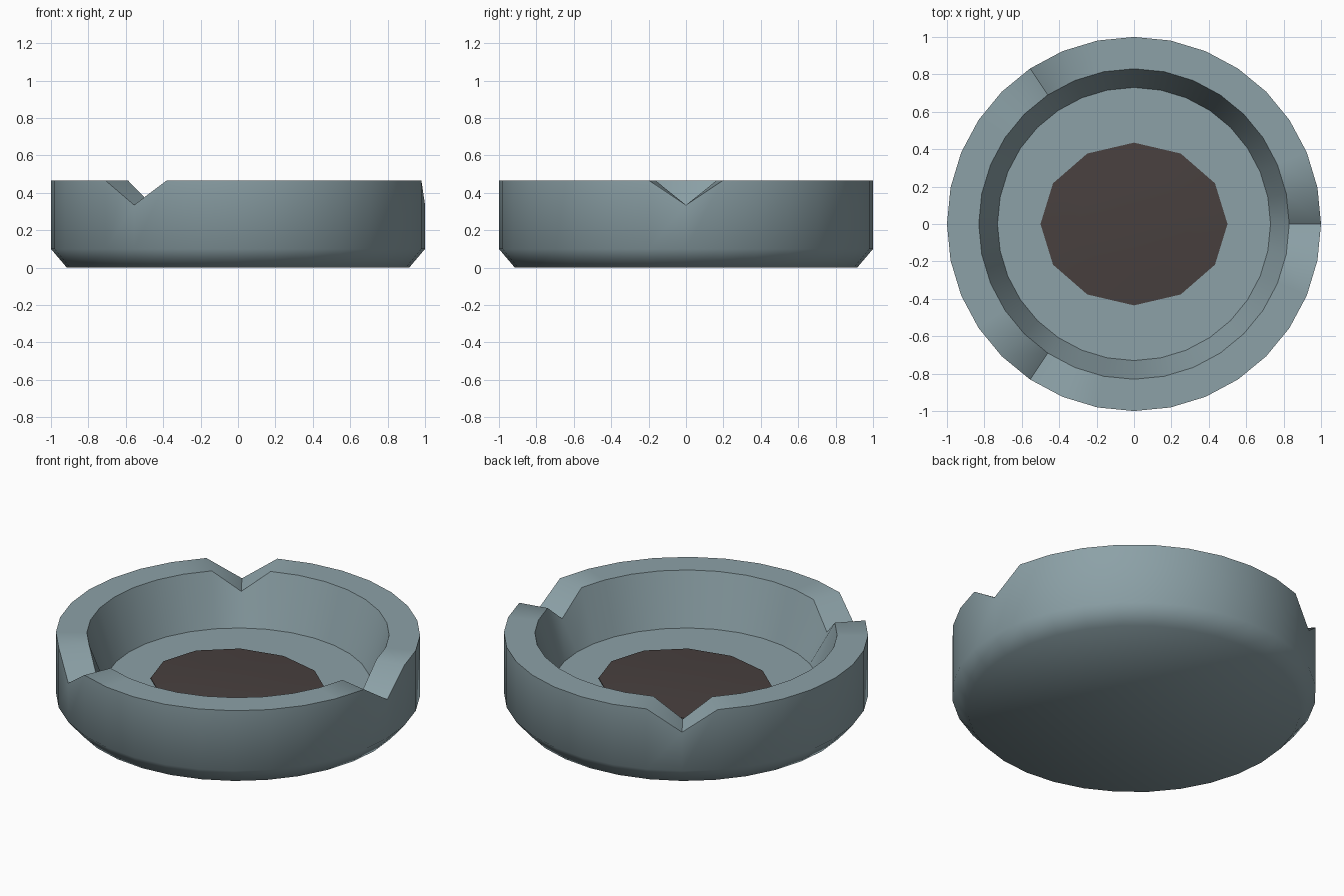
import bpy
import bmesh
import math

SIDES = 32
RIM_Z, NOTCH_Z, FLOOR_Z = 0.465, 0.335, 0.16
NOTCHES = (0, 11, 21)  # rim steps that carry a V-shaped rest

cube = bpy.data.objects.get("Cube")
if cube:
    bpy.data.objects.remove(cube, do_unlink=True)


def make_material(name, rgb):
    mat = bpy.data.materials.new(name)
    mat.use_nodes = True
    color = (*rgb, 1.0)
    mat.diffuse_color = color
    bsdf = mat.node_tree.nodes["Principled BSDF"]
    bsdf.inputs["Base Color"].default_value = color
    bsdf.inputs["Roughness"].default_value = 0.8
    return mat


def ring(bm, sides, rx, ry, z):
    step = 2 * math.pi / sides
    return [bm.verts.new((rx * math.cos(i * step), ry * math.sin(i * step), z))
            for i in range(sides)]


def bridge(bm, low, high):
    n = len(low)
    for i in range(n):
        j = (i + 1) % n
        bm.faces.new((low[i], low[j], high[j], high[i]))


def finish(bm, name, mat, angle):
    bmesh.ops.recalc_face_normals(bm, faces=bm.faces)
    mesh = bpy.data.meshes.new(name)
    bm.to_mesh(mesh)
    bm.free()
    mesh.materials.append(mat)
    obj = bpy.data.objects.new(name, mesh)
    bpy.context.collection.objects.link(obj)
    bpy.ops.object.select_all(action='DESELECT')
    obj.select_set(True)
    bpy.context.view_layer.objects.active = obj
    bpy.ops.object.shade_smooth_by_angle(angle=math.radians(angle))


# Round dish: chamfered base, thick wall, sloping inside, flat floor
bm = bmesh.new()
profile = [(0.915, 0), (1, 0.1), (1, RIM_Z), (0.83, RIM_Z), (0.73, FLOOR_Z)]
rings = [ring(bm, SIDES, r, r, z) for r, z in profile]
for low, high in zip(rings, rings[1:]):
    bridge(bm, low, high)
bm.faces.new(rings[0])
bm.faces.new(rings[-1])

# V-shaped rests pressed into the rim
for step in NOTCHES:
    for rim in rings[2:4]:
        rim[step].co.z = NOTCH_Z
finish(bm, "dish", make_material("grey blue", (0.262, 0.356, 0.386)), 50)

# Low mound of ash resting on the floor
bm = bmesh.new()
mound = [ring(bm, 12, 0.5 * s, 0.435 * s, FLOOR_Z + h)
         for s, h in ((1, 0), (1, 0.005), (0.6, 0.015), (0.25, 0.02))]
for low, high in zip(mound, mound[1:]):
    bridge(bm, low, high)
bm.faces.new(mound[0])
bm.faces.new(mound[-1])
finish(bm, "ash_mound", make_material("dark ash", (0.065, 0.051, 0.049)), 40)
